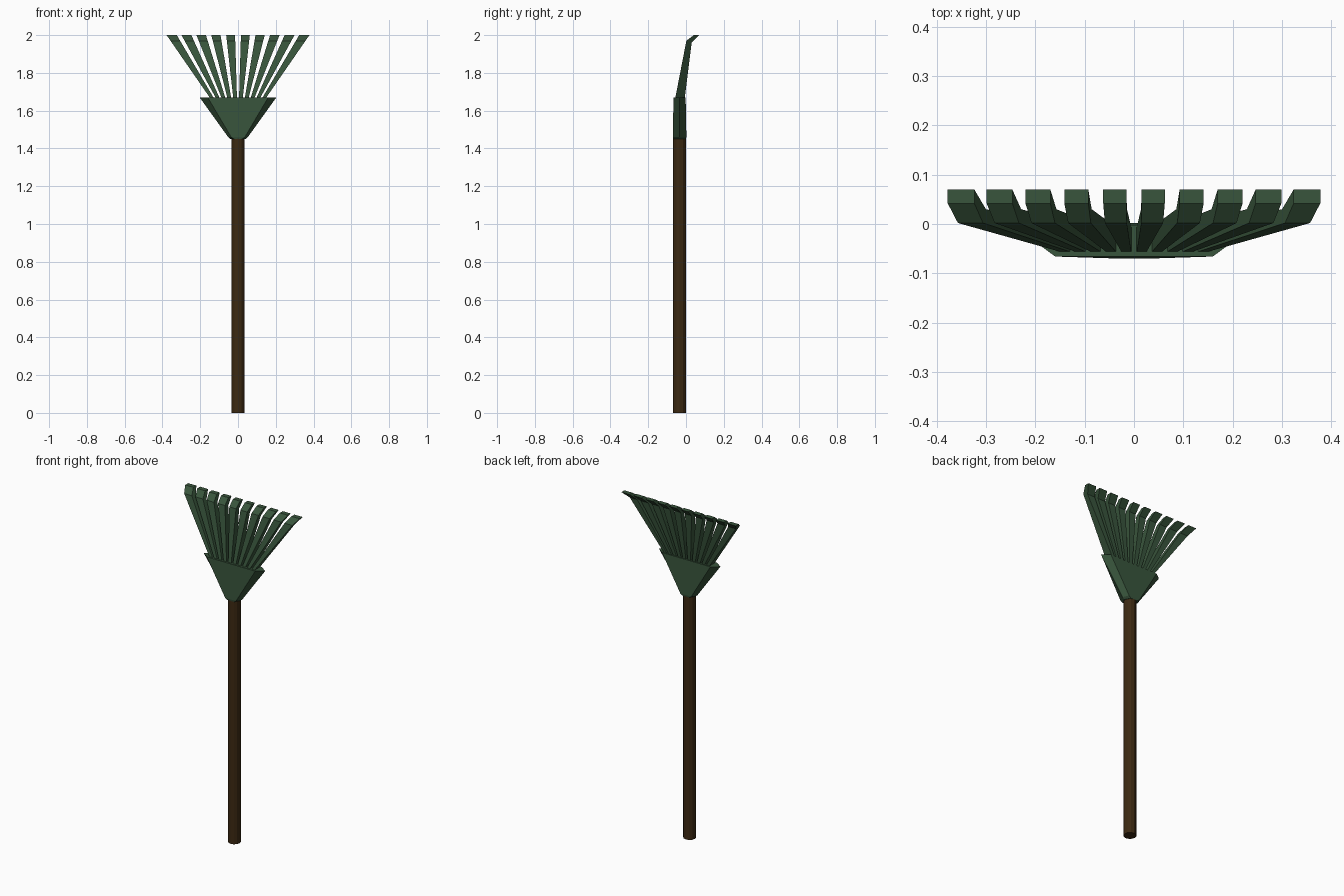
import bpy, bmesh, math

if "Cube" in bpy.data.objects:
    bpy.data.objects.remove(bpy.data.objects["Cube"])


def material(name, color):
    m = bpy.data.materials.new(name)
    m.diffuse_color = color
    m.use_nodes = True
    m.node_tree.nodes["Principled BSDF"].inputs["Base Color"].default_value = m.diffuse_color
    return m


green = material("green_plastic", (0.04, 0.09, 0.045, 1))
brown = material("dark_wood", (0.045, 0.022, 0.006, 1))


def loft(name, rings, mat):
    """Skin a stack of equal-length closed rings and cap both ends."""
    bm = bmesh.new()
    loops = [[bm.verts.new(p) for p in ring] for ring in rings]
    n = len(loops[0])
    for a, b in zip(loops, loops[1:]):
        for i in range(n):
            j = (i + 1) % n
            bm.faces.new((a[i], a[j], b[j], b[i]))
    bm.faces.new(loops[0][::-1])
    bm.faces.new(loops[-1])
    bmesh.ops.recalc_face_normals(bm, faces=bm.faces)
    me = bpy.data.meshes.new(name)
    bm.to_mesh(me)
    bm.free()
    me.materials.append(mat)
    ob = bpy.data.objects.new(name, me)
    bpy.context.collection.objects.link(ob)
    return ob


# Handle
CY = -0.034
bpy.ops.mesh.primitive_cylinder_add(vertices=12, radius=0.035, depth=1.46, location=(0, CY, 0.73))
handle = bpy.context.object
handle.name = "handle"
handle.data.materials.append(brown)


# Fan-shaped socket: six-sided section, flared upward
def hexagon(half, flat, depth, z):
    return [(x, CY + y, z) for x, y in (
        (-half, 0), (-flat, -depth), (flat, -depth),
        (half, 0), (flat, depth), (-flat, depth))]


loft("socket", [hexagon(0.040, 0.022, 0.034, 1.45),
                hexagon(0.052, 0.036, 0.036, 1.46),
                hexagon(0.203, 0.160, 0.032, 1.67)], green)

# Tines: (z, front y, back y) stations, fanning and widening, hooked at the tip
stations = ((1.64, 1.64, -0.062, -0.010),
            (1.97, 1.96, 0.002, 0.030),
            (2.00, 2.00, 0.042, 0.070))
for k in range(10):
    s = (k - 4.5) / 4.5

    def x_at(z, side):
        t = (z - 1.67) / 0.33
        center = s * (0.140 + 0.211 * t)
        return center + side * (0.010 + (0.013 + 0.004 * abs(s)) * t)

    rings = [[(x_at(zf, -1), yf, zf), (x_at(zf, 1), yf, zf),
              (x_at(zb, 1), yb, zb), (x_at(zb, -1), yb, zb)]
             for zf, zb, yf, yb in stations]
    loft(f"tine_{k + 1}", rings, green)
